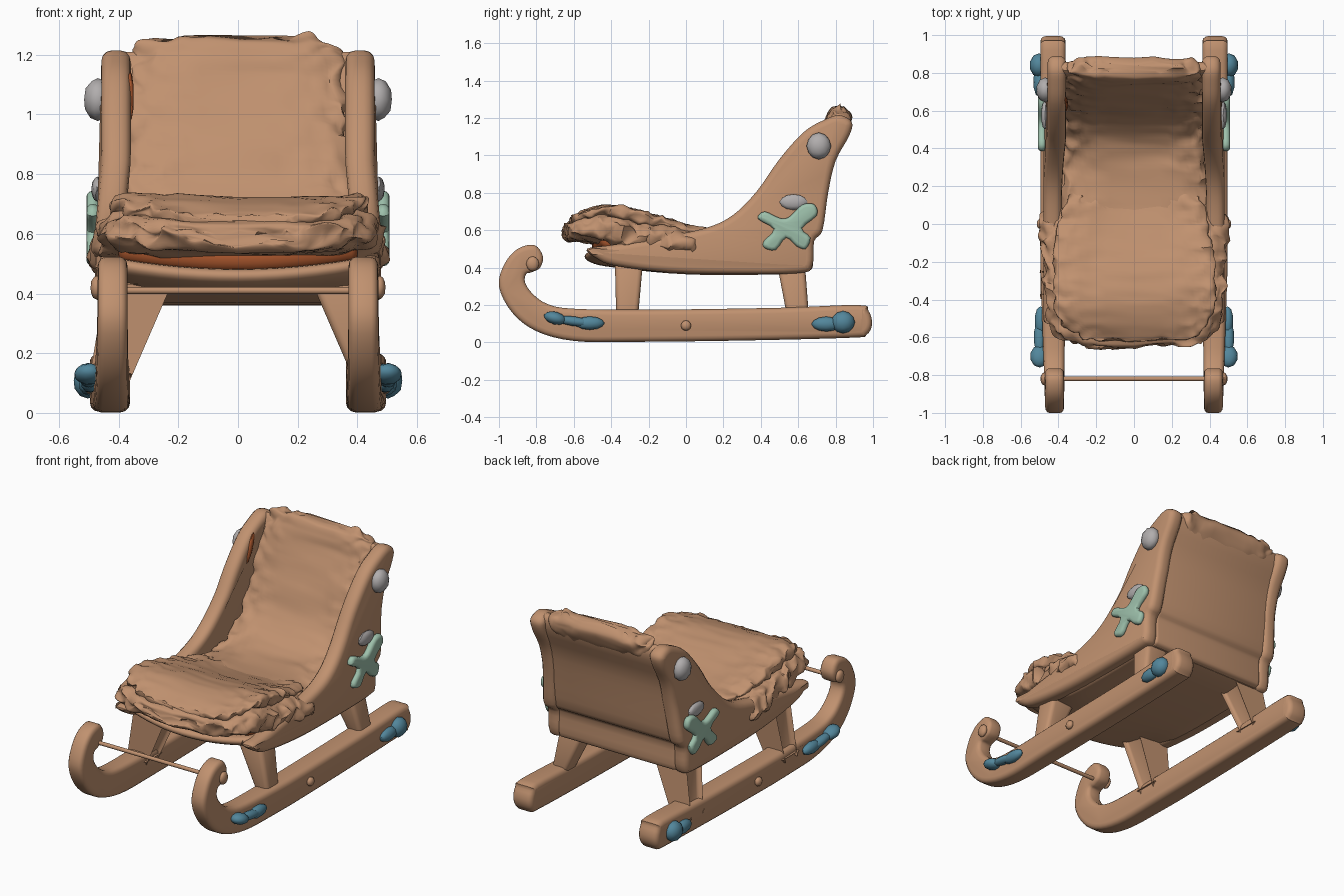
import bpy, bmesh, math
from mathutils import Vector, Matrix, noise

if "Cube" in bpy.data.objects:
    bpy.data.objects.remove(bpy.data.objects["Cube"])


def material(name, rgb):
    m = bpy.data.materials.new(name)
    m.diffuse_color = (*rgb, 1)
    m.use_nodes = True
    m.node_tree.nodes["Principled BSDF"].inputs["Base Color"].default_value = m.diffuse_color
    return m


TAN = material("tan wood", (0.53, 0.285, 0.16))
RUST = material("rust lining", (0.38, 0.09, 0.025))
TEAL = material("teal", (0.085, 0.24, 0.33))
MINT = material("mint", (0.34, 0.53, 0.41))
GREY = material("light grey", (0.44, 0.42, 0.42))


def finish(bm, name, mat, angle=40):
    bmesh.ops.recalc_face_normals(bm, faces=bm.faces)
    me = bpy.data.meshes.new(name)
    bm.to_mesh(me)
    bm.free()
    me.materials.append(mat)
    me.shade_smooth()
    me.set_sharp_from_angle(angle=math.radians(angle))
    ob = bpy.data.objects.new(name, me)
    bpy.context.collection.objects.link(ob)
    return ob


def catmull(p, n, closed):
    """Smooth list of tuples through the given points."""
    out, m = [], len(p)
    for i in range(m if closed else m - 1):
        idx = [(i + k) % m if closed else min(max(i + k, 0), m - 1) for k in (-1, 0, 1, 2)]
        a, b, c, d = [p[j] for j in idx]
        for s in range(n):
            t = s / n
            out.append(tuple(0.5 * (2 * B + (C - A) * t + (2 * A - 5 * B + 4 * C - D) * t * t
                                    + (3 * B - A - 3 * C + D) * t ** 3)
                             for A, B, C, D in zip(a, b, c, d)))
    if not closed:
        out.append(tuple(p[-1]))
    return out


def bridge(bm, rings):
    for a, b in zip(rings, rings[1:]):
        for i in range(len(a)):
            j = (i + 1) % len(a)
            bm.faces.new((a[i], a[j], b[j], b[i]))
    bm.faces.new(rings[0])
    bm.faces.new(rings[-1])


def prism(name, pts, x0, x1, r, mat, warp=None, nx=1, n=3):
    """Smoothed (y, z) outline extruded in x with rounded rims."""
    P = [Vector(q) for q in catmull(pts, n, True)]
    m = len(P)
    area = sum(P[i - 1].cross(P[i]) for i in range(m))
    sgn = 1 if area > 0 else -1
    nrm = []
    for i in range(m):
        d = P[(i + 1) % m] - P[i - 1]
        nrm.append(Vector((d.y, -d.x)).normalized() * sgn)
    ts = [k / 3 * math.pi / 2 for k in range(4)]
    sec = [(x0 + r * (1 - math.cos(t)), r * (1 - math.sin(t))) for t in ts]
    sec += [(x0 + r + (x1 - x0 - 2 * r) * k / nx, 0) for k in range(1, nx)]
    sec += [(x1 - r * (1 - math.cos(t)), r * (1 - math.sin(t))) for t in reversed(ts)]
    bm = bmesh.new()
    rings = []
    for x, inset in sec:
        ring = []
        for q, w in zip(P, nrm):
            c = Vector((x, q.x - w.x * inset, q.y - w.y * inset))
            ring.append(bm.verts.new(warp(c) if warp else c))
        rings.append(ring)
    bridge(bm, rings)
    return finish(bm, name, mat)


def fur(name, stations, rough, dip=0.0, n=9, sides=56):
    """Pelt swept along (y, z, half width, half thickness) stations with ragged noise."""
    S = catmull(stations, n, False)
    bm = bmesh.new()
    rings = []
    for i, (y, z, hw, ht) in enumerate(S):
        a, b = S[max(i - 1, 0)], S[min(i + 1, len(S) - 1)]
        t = Vector((0, b[0] - a[0], b[1] - a[1])).normalized()
        up = Vector((0, -t.z, t.y))
        ring = []
        for k in range(sides):
            ang = 2 * math.pi * k / sides
            c, s = math.cos(ang), math.sin(ang)
            u = math.copysign(abs(c) ** 0.5, c)
            v = math.copysign(abs(s) ** 0.6, s)
            p = Vector((hw * u, y, z)) + up * (ht * v + dip * (u * u - 0.6))
            rim = max(abs(c) ** 2, 1 - min(i, len(S) - 1 - i) / 6)
            p += noise.noise_vector(p * 19) * rough * (0.3 + rim) + noise.noise_vector(p * 6) * rough * 0.6
            ring.append(bm.verts.new(p))
        rings.append(ring)
    bridge(bm, rings)
    return finish(bm, name, TAN, 55)


def blobs(name, parts, mat, sub=2, angle=40):
    """Squashed balls: (location, scale, tilt about x)."""
    bm = bmesh.new()
    for loc, sc, rot in parts:
        M = Matrix.Translation(loc) @ Matrix.Rotation(math.radians(rot), 4, 'X') @ Matrix.Diagonal((*sc, 1))
        bmesh.ops.create_icosphere(bm, subdivisions=sub, radius=1, matrix=M)
    return finish(bm, name, mat, angle)


def leg(name, sx, yt, yb):
    bm = bmesh.new()
    bmesh.ops.create_cube(bm, size=2)
    for v in bm.verts:
        top = v.co.z > 0
        cx, hx, cy, hy, z = (0.335, 0.085, yt, 0.075, 0.43) if top else (0.425, 0.045, yb, 0.058, 0.13)
        v.co = (sx * (cx + hx * v.co.x), cy + hy * v.co.y, z)
    bmesh.ops.bevel(bm, geom=bm.edges[:], offset=0.025, segments=3, affect='EDGES', profile=0.5)
    return finish(bm, name, TAN)


RUNNER = [(-1, .3), (-.97, .42), (-.9, .5), (-.81, .52), (-.765, .46), (-.78, .4), (-.825, .375),
          (-.855, .365), (-.86, .32), (-.82, .26), (-.74, .205), (-.6, .18), (-.2, .175), (.5, .185),
          (.92, .2), (.975, .17), (.995, .1), (.965, .04), (.88, .025), (.3, .01), (-.3, .003),
          (-.6, .008), (-.8, .06), (-.93, .16)]
PANEL = [(-.53, .5), (-.48, .45), (-.38, .41), (-.1, .375), (.2, .365), (.6, .37), (.675, .41),
         (.685, .54), (.73, .6), (.76, .8), (.8, .97), (.875, 1.11), (.885, 1.18), (.82, 1.215),
         (.74, 1.19), (.63, 1.125), (.5, .98), (.38, .81), (.25, .68), (.1, .61), (-.15, .56), (-.4, .52)]
FLOOR = [(-.54, .45), (-.49, .42), (-.38, .4), (-.1, .37), (.2, .36), (.6, .37), (.65, .41),
         (.65, .5), (.4, .5), (0, .48), (-.4, .48), (-.52, .48)]
BACK = [(.6, .4), (.66, .385), (.68, .42), (.68, .55), (.715, .6), (.75, .8), (.785, .97), (.85, 1.12),
        (.85, 1.2), (.79, 1.19), (.73, 1.0), (.67, .8), (.6, .6)]
LINING = [(-.5, .5), (-.46, .47), (-.3, .46), (-.2, .47), (-.2, .53), (-.3, .55), (-.42, .555), (-.49, .545)]
FLOWER = [(.385, .66), (.42, .7), (.5, .665), (.55, .67), (.62, .735), (.685, .738), (.7, .68), (.62, .61),
          (.665, .56), (.64, .5), (.59, .515), (.535, .56), (.48, .495), (.42, .505), (.415, .54), (.47, .605)]


def bow(p):
    k = (p.x / 0.45) ** 2 * max(0, min(1, (-0.1 - p.y) / 0.35))
    return Vector((p.x, p.y + 0.06 * k, p.z + 0.045 * k))


# Tub: floor, rear board and rust lining under the pelt
prism("tub_floor", FLOOR, -.42, .42, .03, TAN, bow, 12)
prism("rear_board", BACK, -.40, .40, .02, TAN)
prism("lining", LINING, -.40, .40, .02, RUST, bow, 12)

# Pelts: back and seat liner, hanging lower layer and folded upper layer
fur("back_pelt", [(-.05, .54, .38, .06), (.25, .545, .38, .05), (.45, .59, .375, .05), (.59, .72, .37, .05),
                  (.68, .9, .37, .05), (.76, 1.07, .365, .052), (.81, 1.17, .355, .062),
                  (.828, 1.23, .33, .056), (.835, 1.255, .28, .015)], .022)
fur("seat_pelt", [(-.645, .595, .2, .015), (-.63, .595, .32, .045), (-.56, .605, .43, .06),
                  (-.42, .6, .465, .085), (-.25, .565, .478, .09), (-.1, .54, .488, .09),
                  (.03, .52, .488, .085), (.1, .54, .4, .05)], .026, .015)
fur("seat_pelt_fold", [(-.61, .655, .18, .015), (-.58, .66, .32, .03), (-.48, .685, .41, .045),
                       (-.35, .685, .43, .05), (-.2, .65, .43, .045), (0, .595, .39, .035),
                       (.15, .57, .35, .02)], .022, .025)
# Lining peeking out beside the back pelt
blobs("lining_edge", [((-.361, .635, 1.06), (.012, .02, .09), -22)], RUST)

# Cross rod between the curls
bm = bmesh.new()
bmesh.ops.create_cone(bm, cap_ends=True, segments=10, radius1=.012, radius2=.012, depth=.96,
                      matrix=Matrix.Translation((0, -.82, .41)) @ Matrix.Rotation(math.pi / 2, 4, 'Y'))
finish(bm, "cross_rod", TAN)

for side, sx in (("right", 1), ("left", -1)):
    # Runner widens from the curl to the tail
    def runner_warp(p):
        t = max(0, min(1, (p.y + 1) / .8)) * max(0, min(1, (.5 - p.z) / .3))
        return Vector((sx * (.42 + .009 * t + p.x * (.75 + .27 * t)), p.y, p.z))

    # Panel leans outwards towards its foot
    def panel_warp(p):
        k = max(0, min(1, (.85 - p.z) / .25))
        return Vector((sx * (p.x - .014 + .022 * k), p.y, p.z))

    prism(side + "_runner", RUNNER, -.066, .066, .03, TAN, runner_warp, 1, 4)
    prism(side + "_panel", PANEL, .373, .472, .036, TAN, panel_warp, 1, 4)
    leg(side + "_front_leg", sx, -.305, -.315)
    leg(side + "_rear_leg", sx, .56, .6)

    # Knobs on the rod end and runner middle
    blobs(side + "_knobs", [((sx * .475, -.82, .42), (.02, .035, .04), 0),
                            ((sx * .495, 0, .09), (.02, .028, .028), 0)], TAN, 2)
    # Grey stud and bud
    blobs(side + "_stud", [((sx * .47, .71, 1.05), (.048, .066, .072), 0)], GREY, 2)
    blobs(side + "_bud", [((sx * .472, .575, .75), (.02, .075, .042), 0)], GREY, 2)
    # Mint four-petal flower
    prism(side + "_flower", FLOWER, .465, .508, .02, MINT, lambda p: Vector((sx * p.x, p.y, p.z)))
    # Teal ornaments on the runner
    blobs(side + "_front_ornament", [((sx * .5, -.7, .13), (.05, .062, .034), -15),
                                     ((sx * .5, -.6, .113), (.03, .1, .026), -8),
                                     ((sx * .495, -.515, .103), (.032, .08, .036), 0)], TEAL, 2)
    blobs(side + "_rear_ornament", [((sx * .503, .84, .108), (.05, .064, .06), 0),
                                    ((sx * .5, .75, .098), (.034, .08, .04), 0)], TEAL, 2)
